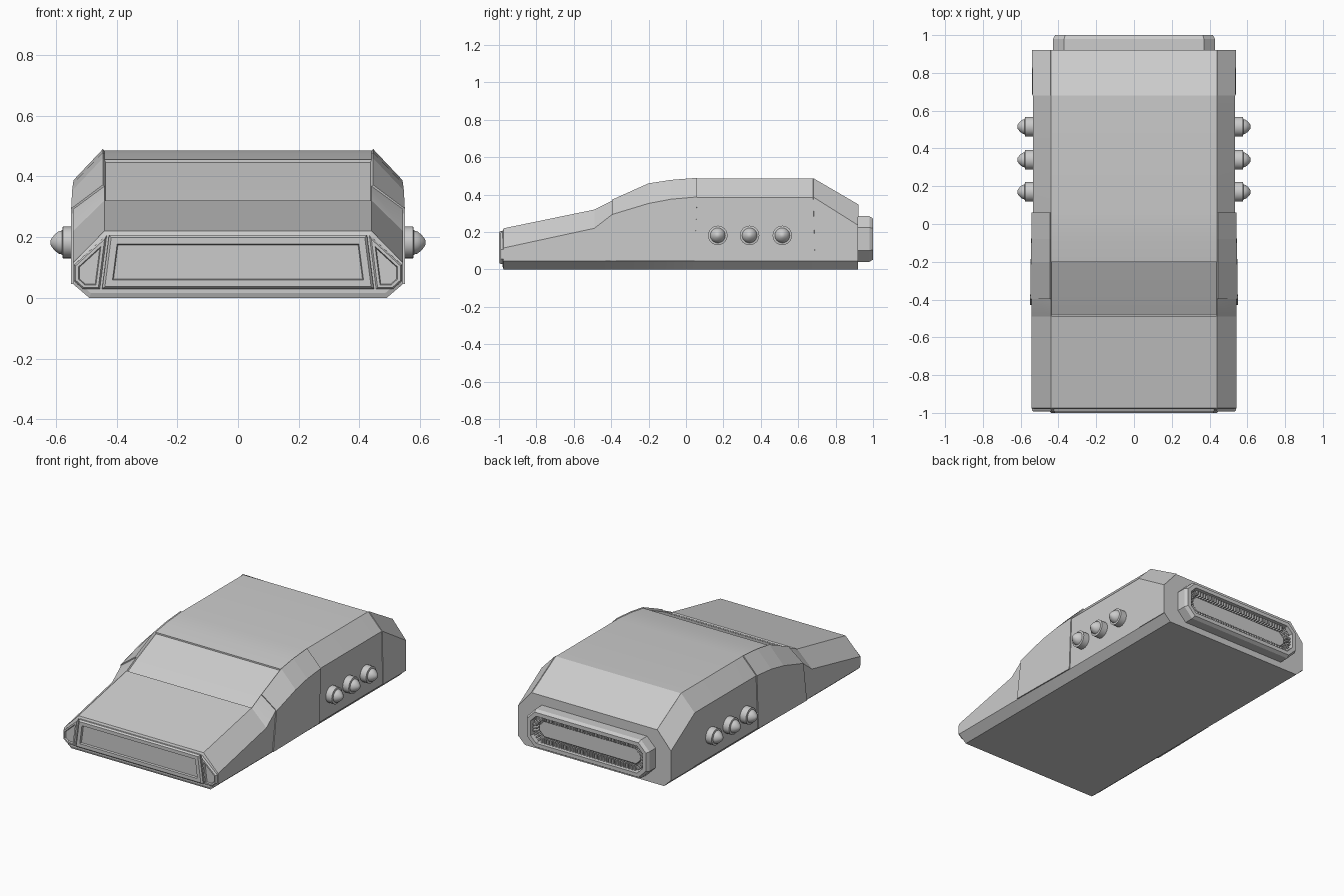
import bpy, bmesh, math
from mathutils import Matrix, Vector

if "Cube" in bpy.data.objects:
    bpy.data.objects.remove(bpy.data.objects["Cube"])

# Stations along the hull: y, half width, shoulder z, roof z
STATIONS = [(-0.975, 0.543, 0.115, 0.22), (-0.49, 0.543, 0.22, 0.32),
            (-0.40, 0.543, 0.29, 0.365), (-0.20, 0.54, 0.35, 0.455),
            (-0.08, 0.537, 0.373, 0.474), (0.05, 0.535, 0.385, 0.485),
            (0.68, 0.535, 0.385, 0.485), (0.92, 0.535, 0.235, 0.345)]
ROOF_X = 0.44


def at(y):
    for a, b in zip(STATIONS, STATIONS[1:]):
        if y <= b[0]:
            t = (y - a[0]) / (b[0] - a[0])
            return [p + (q - p) * t for p, q in zip(a, b)]
    return STATIONS[-1]


def finish(bm, name, mirror=False, smooth=None):
    me = bpy.data.meshes.new(name)
    bm.to_mesh(me)
    bm.free()
    ob = bpy.data.objects.new(name, me)
    bpy.context.collection.objects.link(ob)
    if smooth:
        bpy.ops.object.select_all(action='DESELECT')
        ob.select_set(True)
        bpy.context.view_layer.objects.active = ob
        bpy.ops.object.shade_smooth_by_angle(angle=math.radians(smooth))
    if mirror:
        ob.modifiers.new("Mirror", 'MIRROR')
    return ob


def inset(bm, face, steps):
    for thick, depth in steps:
        bmesh.ops.inset_individual(bm, faces=[face], thickness=thick,
                                   depth=depth, use_even_offset=True)


# Hull: eight-sided sections lofted front to back
bm = bmesh.new()
rings = []
for y, w, s, t in STATIONS:
    half = [(0.49, 0), (w, 0.045), (w, s), (ROOF_X, t)]
    pts = half + [(-x, z) for x, z in reversed(half)]
    rings.append([bm.verts.new((x, y, z)) for x, z in pts])
roof = []
for a, b in zip(rings, rings[1:]):
    for i in range(8):
        j = (i + 1) % 8
        f = bm.faces.new((a[i], a[j], b[j], b[i]))
        if i == 3:
            roof.append(f)
nose = bm.faces.new(rings[0])
bm.faces.new(rings[-1])
bmesh.ops.recalc_face_normals(bm, faces=bm.faces[:])
# Recessed windscreen and chamfered nose
shield = roof[1:3]
bmesh.ops.inset_region(bm, faces=shield, thickness=0.004, depth=-0.008,
                       use_even_offset=True)
inset(bm, nose, [(0.015, 0.006)])
finish(bm, "hull", smooth=14)


# Proud side plates that wrap over the shoulder, with slanted seams
def side_plate(name, start, end, thick):
    mids = [s[0] for s in STATIONS if start[0] + 0.06 < s[0] < end[1] - 0.02]
    bm = bmesh.new()
    cols = []
    for low, high in [start] + [(m, m) for m in mids] + [end]:
        _, w, s, t = at(high)
        cols.append([bm.verts.new(p) for p in
                     ((at(low)[1], low, 0.045), (w, high, s), (ROOF_X, high, t))])
    for a, b in zip(cols, cols[1:]):
        for i in range(2):
            bm.faces.new((a[i], b[i], b[i + 1], a[i + 1]))
    ob = finish(bm, name)
    mod = ob.modifiers.new("Solidify", 'SOLIDIFY')
    mod.thickness, mod.offset = thick, 1
    ob.modifiers.new("Mirror", 'MIRROR')


side_plate("middle_side_plate", (-0.43, -0.395), (0.045, 0.06), 0.007)
side_plate("rear_side_plate", (0.69, 0.68), (0.92, 0.92), 0.004)


# Framed panels facing front (-1) or back (+1)
def framed_panel(name, outline, y, facing, steps, mirror=False):
    bm = bmesh.new()
    f = bm.faces.new([bm.verts.new((x, y, z)) for x, z in outline])
    f.normal_update()
    if f.normal.y * facing < 0:
        f.normal_flip()
    inset(bm, f, steps)
    return finish(bm, name, mirror)


framed_panel("nose_grille",
             [(-0.448, 0.028), (0.448, 0.028), (0.425, 0.207), (-0.425, 0.207)],
             -0.975, -1, [(0.0005, 0.015), (0.008, 0.010), (0.022, 0), (0.003, -0.012)])
framed_panel("corner_light",
             [(0.455, 0.028), (0.51, 0.028), (0.54, 0.055), (0.54, 0.108), (0.432, 0.207)],
             -0.975, -1, [(0.0005, 0.01), (0.005, 0.007), (0.009, 0), (0.003, -0.01)],
             mirror=True)


# Rear exhaust: chamfered frame, ribbed border and centre plate
def octagon(w, z0, z1, c):
    return [(-w + c, z0), (w - c, z0), (w, z0 + c), (w, z1 - c),
            (w - c, z1), (-w + c, z1), (-w, z1 - c), (-w, z0 + c)]


framed_panel("exhaust_frame", octagon(0.43, 0.04, 0.285, 0.06), 0.91, 1,
             [(0.0005, 0.07), (0.012, 0.02), (0.024, 0), (0.003, -0.055)])
framed_panel("exhaust_plate", octagon(0.36, 0.11, 0.215, 0.035), 0.94, 1,
             [(0.0005, 0.02), (0.004, 0.004)])
bm = bmesh.new()
path = [Vector((x, 0.963, z)) for x, z in octagon(0.377, 0.093, 0.232, 0.04)]
for a, b in zip(path, path[1:] + path[:1]):
    d = b - a
    n = max(2, round(d.length / 0.02))
    rot = Matrix.Rotation(-math.atan2(d.z, d.x), 4, 'Y')
    for i in range(n):
        bmesh.ops.create_cube(bm, size=1, matrix=Matrix.Translation(a + d * (i + 0.5) / n)
                              @ rot @ Matrix.Diagonal((0.009, 0.04, 0.028, 1)))
finish(bm, "exhaust_ribs")

# Three studs on each side, turned around the x axis
bm = bmesh.new()
profile = [(0.52, 0.052), (0.577, 0.052), (0.579, 0.040), (0.592, 0.036),
           (0.604, 0.026), (0.614, 0.014), (0.618, 0.005), (0.618, 0)]
for y in (0.17, 0.34, 0.515):
    verts = [bm.verts.new((x, y, 0.182 + r)) for x, r in profile]
    edges = [bm.edges.new(p) for p in zip(verts, verts[1:])]
    bmesh.ops.spin(bm, geom=verts + edges, cent=(0, y, 0.182), axis=(1, 0, 0),
                   angle=math.tau, steps=24)
bmesh.ops.remove_doubles(bm, verts=bm.verts[:], dist=0.0003)
bmesh.ops.recalc_face_normals(bm, faces=bm.faces[:])
finish(bm, "side_stud", mirror=True, smooth=35)
